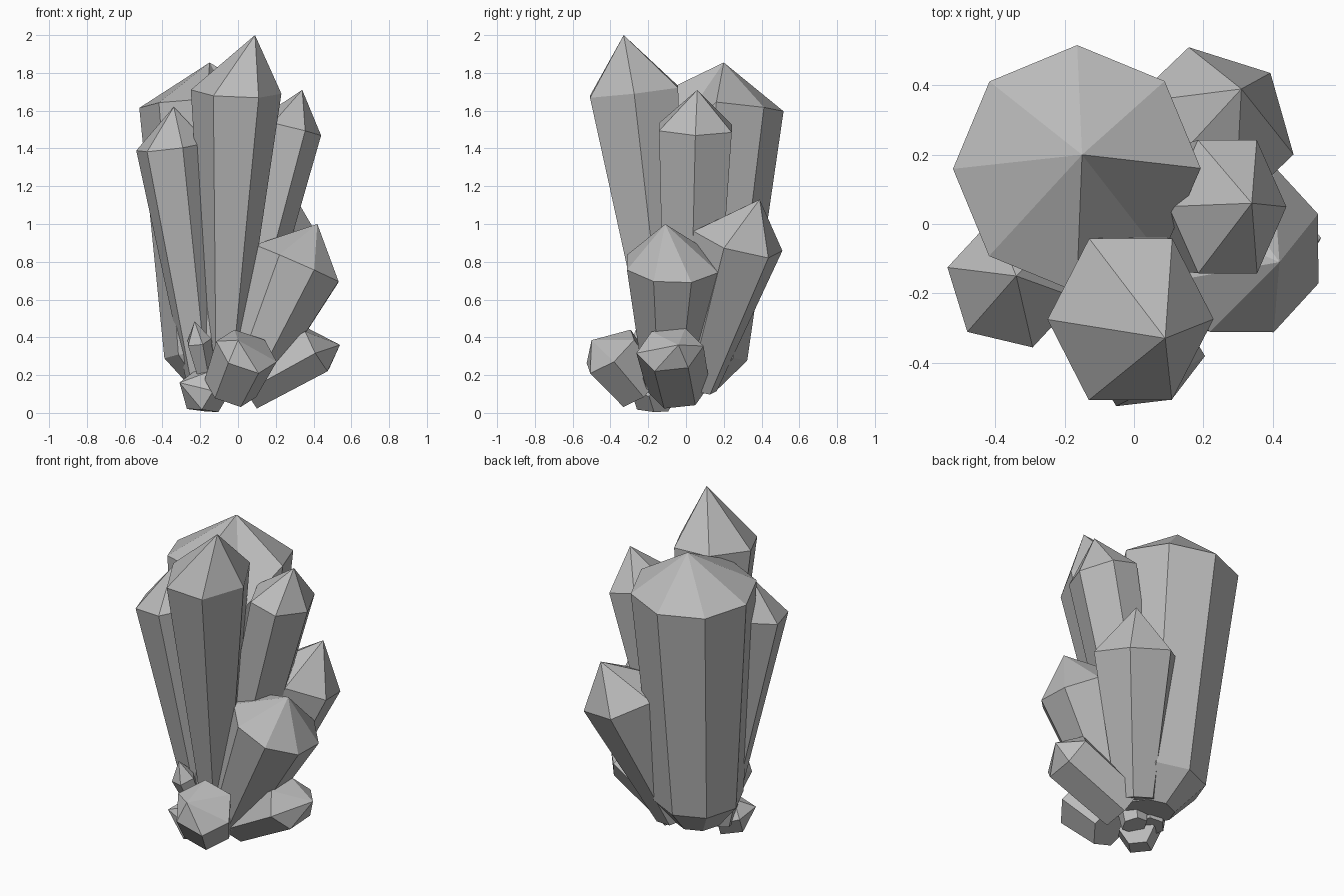
import bpy, bmesh, math
from mathutils import Vector

old = bpy.data.objects.get("Cube")
if old:
    bpy.data.objects.remove(old, do_unlink=True)

stone = bpy.data.materials.new("grey_crystal")
stone.use_nodes = True
GREY = (0.5, 0.5, 0.5, 1)
stone.diffuse_color = GREY
stone.node_tree.nodes["Principled BSDF"].inputs["Base Color"].default_value = GREY


def crystal(name, sides, phase, stations, tip, depth=1, notch=None):
    """Loft tilted rings (x, y, z, radius) from root to shoulder, closed by a point.
    depth widens the rings along y; notch sinks one shoulder corner."""
    bm = bmesh.new()
    root, shoulder = Vector(stations[0][:3]), Vector(stations[-1][:3])
    tilt = Vector((0, 0, 1)).rotation_difference(shoulder - root)
    rings = []
    for x, y, z, r in stations:
        ring = []
        for i in range(sides):
            a = math.radians(phase) + math.tau * i / sides
            offset = Vector((r * math.cos(a), depth * r * math.sin(a), 0))
            p = Vector((x, y, z)) + tilt @ offset
            p.z = max(p.z, 0)
            ring.append(bm.verts.new(p))
        rings.append(ring)
    if notch is not None:
        top, below = rings[-1][notch], rings[-2][notch]
        top.co = top.co.lerp(below.co, 0.18)
    point = bm.verts.new(tip)
    bm.faces.new(rings[0][::-1])
    for i in range(sides):
        j = (i + 1) % sides
        for low, high in zip(rings, rings[1:]):
            bm.faces.new((low[i], low[j], high[j], high[i]))
        bm.faces.new((rings[-1][i], rings[-1][j], point))
    bmesh.ops.recalc_face_normals(bm, faces=bm.faces)
    mesh = bpy.data.meshes.new(name)
    bm.to_mesh(mesh)
    bm.free()
    mesh.materials.append(stone)
    obj = bpy.data.objects.new(name, mesh)
    bpy.context.collection.objects.link(obj)


# Tall upright crystals
crystal("tall_front_crystal", 6, 0,
        [(-.08, -.09, .08, .07), (-.01, -.275, 1.7, .24)], (.09, -.33, 2), depth=1.13)
crystal("broad_back_crystal", 8, 0,
        [(-.1, .02, .13, .14), (-.135, .07, .3, .255), (-.165, .16, 1.63, .358)],
        (-.15, .2, 1.855), notch=7)
crystal("left_crystal", 6, 47,
        [(-.18, -.07, .1, .08), (-.35, -.17, 1.41, .195)], (-.34, -.15, 1.62))
crystal("right_crystal", 6, 0,
        [(-.05, .02, .2, .12), (.27, .05, 1.51, .175)], (.34, .06, 1.71), depth=1.27)

# Leaning crystals
crystal("back_right_crystal", 6, 44,
        [(.03, .05, .14, .12), (.225, .275, .91, .25)], (.31, .39, 1.13))
crystal("front_right_crystal", 8, 22.5,
        [(.03, -.09, .15, .14), (.31, -.07, .79, .262)], (.42, -.11, 1))

# Low crystals around the foot
crystal("low_right_crystal", 6, 30,
        [(.05, -.04, .13, .13), (.42, -.085, .335, .14)], (.54, -.04, .36), depth=1.28)
crystal("low_front_crystal", 6, 0,
        [(-.04, -.24, .13, .145), (.045, -.4, .325, .17)], (0, -.5, .385))
crystal("low_left_crystal", 6, 10,
        [(-.12, -.12, .09, .1), (-.21, -.2, .12, .12)], (-.31, -.24, .16))
crystal("small_shard", 5, 0,
        [(-.15, -.13, .1, .04), (-.21, -.23, .38, .07)], (-.23, -.25, .485))
